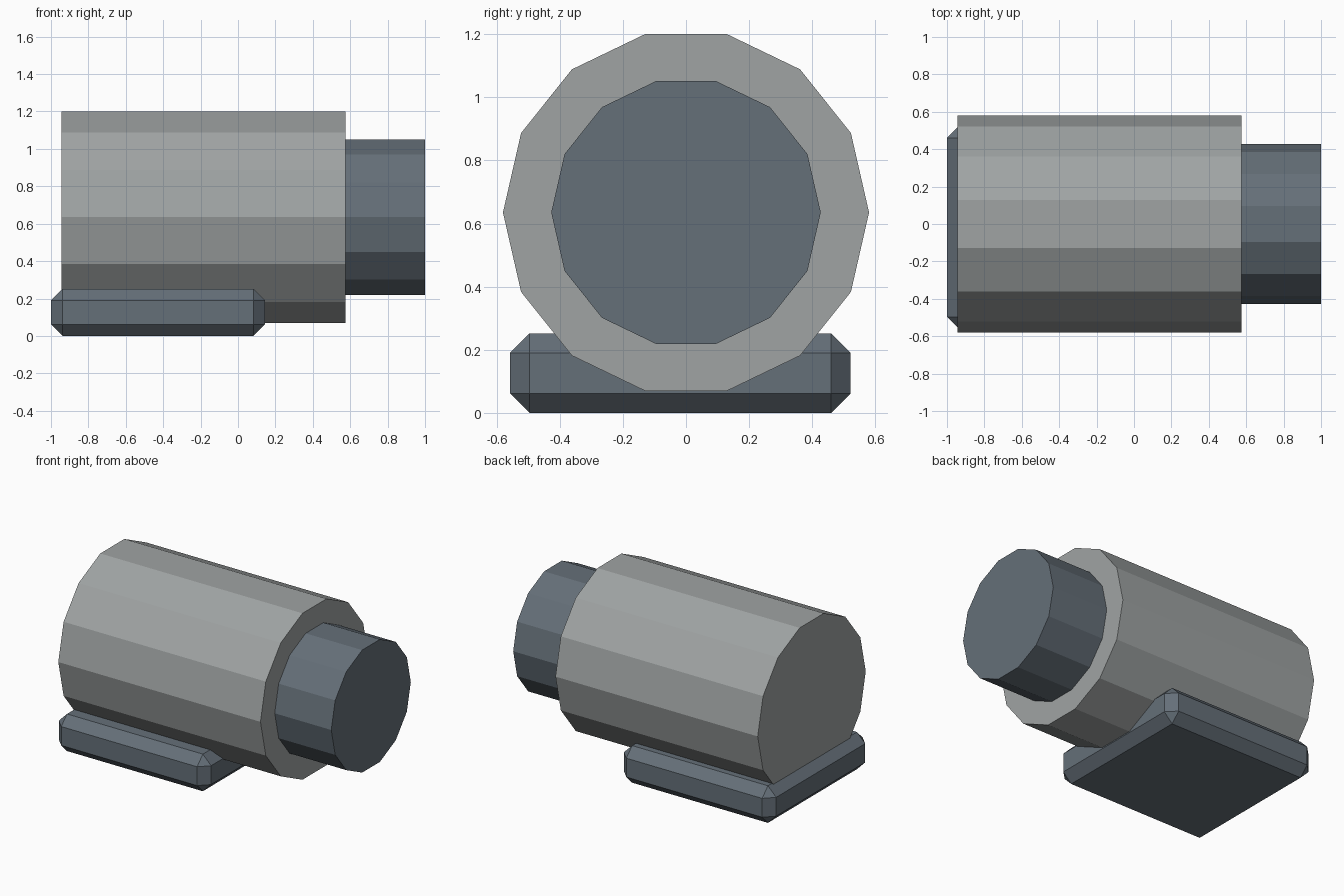
import bpy
import math
from mathutils import Vector

cube = bpy.data.objects.get("Cube")
if cube:
    bpy.data.objects.remove(cube, do_unlink=True)


def make_material(name, rgb):
    mat = bpy.data.materials.new(name)
    mat.use_nodes = True
    color = (*rgb, 1.0)
    mat.diffuse_color = color
    mat.node_tree.nodes["Principled BSDF"].inputs["Base Color"].default_value = color
    return mat


grey = make_material("light grey", (0.35, 0.37, 0.37))
slate = make_material("slate blue", (0.13, 0.16, 0.19))

SIDES = 14
AXIS_Z = 0.635


def barrel(name, radius, x0, x1, mat):
    """Faceted cylinder lying along x, with corners at its widest points in y."""
    bpy.ops.mesh.primitive_cylinder_add(
        vertices=SIDES, radius=radius, depth=x1 - x0,
        location=((x0 + x1) / 2, 0, AXIS_Z), rotation=(0, math.pi / 2, 0))
    obj = bpy.context.object
    obj.name = name
    obj.data.materials.append(mat)
    return obj


def chamfered_box(name, low, high, chamfer, mat):
    low, high = Vector(low), Vector(high)
    bpy.ops.mesh.primitive_cube_add(size=1, location=(low + high) / 2)
    obj = bpy.context.object
    obj.name = name
    obj.scale = high - low
    bpy.ops.object.transform_apply(location=False, rotation=False, scale=True)
    bevel = obj.modifiers.new("Chamfer", "BEVEL")
    bevel.width = chamfer
    bevel.segments = 1
    obj.data.materials.append(mat)
    return obj


# Main body and the narrower end piece
barrel("main_barrel", 0.58, -0.945, 0.575, grey)
barrel("end_barrel", 0.427, 0.565, 1.0, slate)

# Chamfered foot under the rear of the body
chamfered_box("base_plate", (-1.0, -0.558, 0.0), (0.145, 0.522, 0.252), 0.062, slate)
